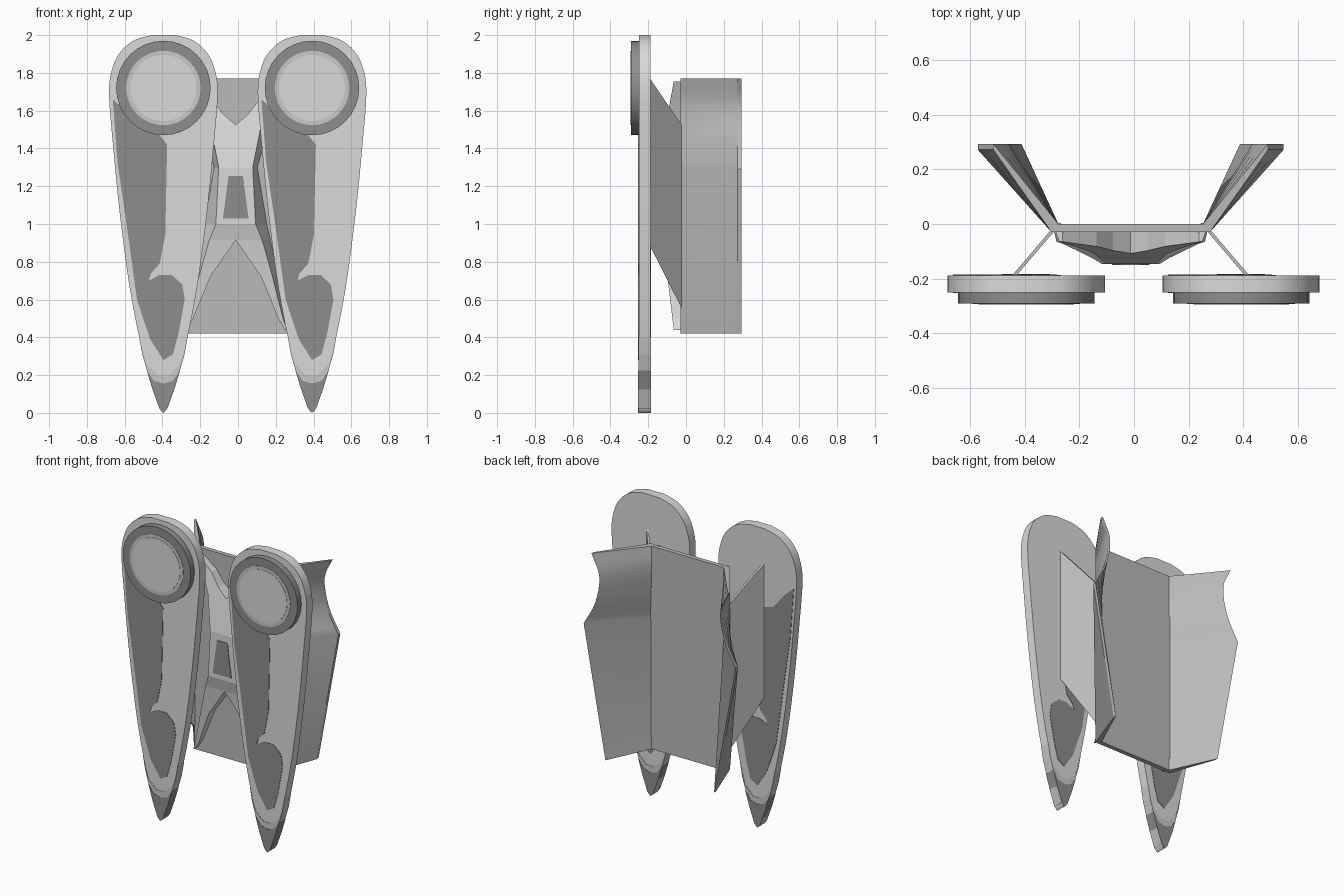
import bpy, bmesh, math
from mathutils import Vector

if "Cube" in bpy.data.objects:
    bpy.data.objects.remove(bpy.data.objects["Cube"])


def material(name, v):
    m = bpy.data.materials.new(name)
    m.diffuse_color = (v, v, v, 1)
    m.use_nodes = True
    m.node_tree.nodes["Principled BSDF"].inputs["Base Color"].default_value = m.diffuse_color
    return m


LIGHT = material("light grey", 0.70)
PALE = material("pale mid grey", 0.58)
PANEL = material("panel grey", 0.49)
DARK = material("dark grey", 0.27)
CX = -0.012            # middle of the rear frame


def make(name, verts, faces, mat, smooth=False):
    me = bpy.data.meshes.new(name)
    bm = bmesh.new()
    vs = [bm.verts.new(v) for v in verts]
    for f in faces:
        bm.faces.new([vs[i] for i in f])
    bmesh.ops.remove_doubles(bm, verts=bm.verts, dist=1e-5)
    bmesh.ops.recalc_face_normals(bm, faces=bm.faces)
    bm.to_mesh(me)
    bm.free()
    me.materials.append(mat)
    ob = bpy.data.objects.new(name, me)
    bpy.context.collection.objects.link(ob)
    if smooth:
        bpy.ops.object.select_all(action='DESELECT')
        ob.select_set(True)
        bpy.context.view_layer.objects.active = ob
        bpy.ops.object.shade_smooth_by_angle(angle=math.radians(30))
    return ob


def prism(name, outline, y0, y1, mat, cx=0.0, smooth=False):
    """Extrude an xz outline along y."""
    n = len(outline)
    verts = [(x + cx, y, z) for y in (y0, y1) for x, z in outline]
    faces = [list(range(n)), list(range(2 * n - 1, n - 1, -1))]
    faces += [[i, (i + 1) % n, n + (i + 1) % n, n + i] for i in range(n)]
    return make(name, verts, faces, mat, smooth)


def loft(name, rings, mat, smooth=False):
    """Join four-point rings into a closed bar."""
    verts = [p for r in rings for p in r]
    faces = [[0, 1, 2, 3], [len(verts) - 4 + i for i in range(4)]]
    for k in range(len(rings) - 1):
        for i in range(4):
            j = (i + 1) % 4
            faces.append([4 * k + i, 4 * k + j, 4 * k + 4 + j, 4 * k + 4 + i])
    return make(name, verts, faces, mat, smooth)


def curve(pts, steps=4):
    """Smooth curve through 2D points."""
    p = [Vector(q) for q in pts]
    p = [2 * p[0] - p[1]] + p + [2 * p[-1] - p[-2]]
    out = []
    for i in range(1, len(p) - 2):
        a, b, c, d = p[i - 1:i + 3]
        for s in range(steps):
            t = s / steps
            out.append(tuple(0.5 * (2 * b + (c - a) * t + (2 * a - 5 * b + 4 * c - d) * t * t
                                    + (3 * b - a - 3 * c + d) * t ** 3)))
    return out + [tuple(p[-2])]


def circle(r, z, n=32):
    return [(r * math.cos(2 * math.pi * i / n), z + r * math.sin(2 * math.pi * i / n))
            for i in range(n)]


# Outline shapes of the teardrop pods and their painted areas
half = curve([(0.06, 2.0), (0.15, 1.975), (0.22, 1.92), (0.265, 1.84), (0.288, 1.70),
              (0.265, 1.40), (0.23, 1.05), (0.177, 0.655), (0.108, 0.31), (0.055, 0.125),
              (0.02, 0.025), (0.0, 0.0)])
pod_outline = half + [(-x, z) for x, z in reversed(half[:-1])]
stripe = [(-0.268, 1.66), (-0.242, 1.32), (-0.198, 1.02), (-0.14, 0.60), (-0.07, 0.39),
          (0.0, 0.28), (0.05, 0.31), (0.08, 0.42), (0.113, 0.60), (0.1, 0.68), (0.045, 0.73),
          (-0.02, 0.73), (-0.078, 0.70), (-0.065, 0.74), (-0.02, 0.79), (0.01, 0.945),
          (0.02, 1.42), (-0.02, 1.47), (-0.12, 1.50), (-0.2, 1.60)]
band = [(-0.128, 0.40), (-0.09, 0.26), (-0.03, 0.20), (0.03, 0.20), (0.09, 0.26), (0.128, 0.40)]
tip = [(-0.088, 0.225), (-0.05, 0.17), (0, 0.155), (0.05, 0.17), (0.088, 0.225)]
lower = [(0.112, 0.31), (0.058, 0.125), (0.022, 0.025), (0.0, 0.0)]


def close_tip(top, zmax):
    r = [p for p in lower if p[1] < zmax]
    return top + r + [(-x, z) for x, z in reversed(r[:-1])]


for side, cx in (("left", -0.395), ("right", 0.392)):
    prism(side + "_pod", pod_outline, -0.25, -0.188, LIGHT, cx, True)
    # painted areas run through to the back face
    prism(side + "_pod_stripe", stripe, -0.253, -0.185, DARK, cx)
    prism(side + "_pod_band", close_tip(band, 0.4), -0.252, -0.186, PALE, cx)
    prism(side + "_pod_tip", close_tip(tip, 0.2), -0.254, -0.184, DARK, cx)
    # round lamp on the pod front
    prism(side + "_lamp_ring", circle(0.25, 1.72), -0.291, -0.24, DARK, cx, True)
    prism(side + "_lamp_rim", circle(0.197, 1.72), -0.293, -0.285, PALE, cx)
    prism(side + "_lamp_face", circle(0.175, 1.72), -0.295, -0.285, LIGHT, cx)

# Rear centre panel
prism("back_panel", [(-0.288, 0.42), (0.288, 0.42), (0.288, 1.77), (-0.288, 1.77)],
      -0.03, 0.0, PANEL, CX)

# Rear wings with a scooped upper end: (outer x, z)
wing_rows = [(0.40, 0.42)] + curve([(0.56, 1.29), (0.475, 1.45), (0.445, 1.63), (0.503, 1.77)])
for side, s in (("left", -1), ("right", 1)):
    rings = [[(CX + s * 0.29, -0.03, z), (CX + s * x, 0.272, z),
              (CX + s * x, 0.293, z), (CX + s * 0.265, 0.0, z)] for x, z in wing_rows]
    loft(side + "_wing", rings, PANEL, True)

    # slanted strut plate between panel and pod
    path = [(0.425, -0.187, 1.765), (0.262, 0.004, 1.485), (0.262, 0.004, 0.50),
            (0.425, -0.187, 0.877)]
    verts = [(CX + s * (x + d), y, z) for d in (-0.008, 0.008) for x, y, z in path]
    faces = [[0, 1, 2, 3], [7, 6, 5, 4]] + [[i, (i + 1) % 4, 4 + (i + 1) % 4, 4 + i]
                                            for i in range(4)]
    make(side + "_strut", verts, faces, PANEL)

    # half of the X-shaped hub: z, inner x, outer front x, outer back x, front y
    rows = [(1.755, 0.25, 0.262, 0.275, -0.065), (1.66, 0.125, 0.205, 0.235, -0.082),
            (1.58, 0.065, 0.16, 0.205, -0.097), (1.525, 0, 0.135, 0.18, -0.108),
            (1.30, 0, 0.09, 0.115, -0.147), (1.0, 0, 0.105, 0.165, -0.147),
            (0.915, 0, 0.14, 0.185, -0.125), (0.72, 0.135, 0.195, 0.225, -0.098),
            (0.50, 0.225, 0.25, 0.262, -0.072), (0.44, 0.262, 0.272, 0.28, -0.065)]
    loft(side + "_hub_half", [[(CX + s * a, f, z), (CX + s * b, f, z), (CX + s * c, -0.028, z),
                               (CX + s * a, -0.028, z)] for z, a, b, c, f in rows], LIGHT)

# Dark window on the hub front
prism("hub_window", [(-0.068, 1.03), (0.068, 1.03), (0.038, 1.255), (-0.038, 1.255)],
      -0.151, -0.144, DARK, CX)
